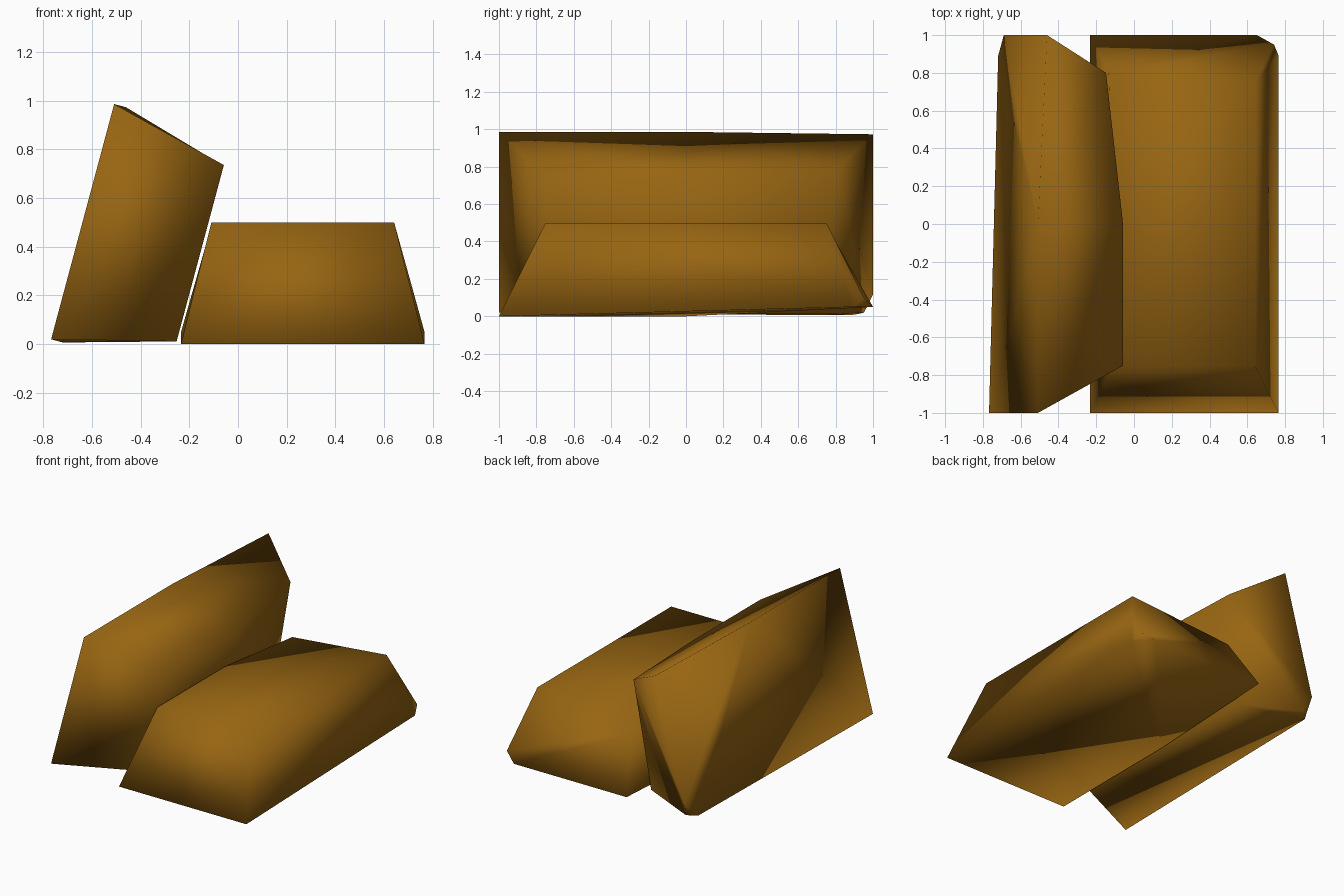
import bpy, bmesh, math

if "Cube" in bpy.data.objects:
    bpy.data.objects.remove(bpy.data.objects["Cube"])

gold = bpy.data.materials.new("old_gold")
gold.diffuse_color = (0.31, 0.13, 0.006, 1)
gold.use_nodes = True
gold.node_tree.nodes["Principled BSDF"].inputs["Base Color"].default_value = gold.diffuse_color

# corner points of one worn ingot: wide base, narrow top, three chipped corners
P = {
    "A": (-.5, -1, 0), "B": (.5, -1, 0),                    # base front
    "C": (.5, .89, .05), "D": (.385, 1, .05), "K": (.475, .95, .1),  # chipped corner
    "E": (-.5, 1, .05), "M": (-.5, 0, 0),                   # worn base edge
    "a": (-.375, -.75, .5), "b": (.375, -.75, .5),          # top front
    "c": (.375, .75, .5), "e": (-.4, .8, .4), "m": (-.375, 0, .5),   # top back, one corner worn
}
FACES = [
    "AMB", "MDCB", "MED",            # base
    "abcm", "mce",                   # top
    "ABba", "AamM", "MmeE",          # front and left
    "BCb", "CKcb",                   # right
    "CDK", "DEeK", "Kec",            # chip and back
]


def ingot_mesh():
    bm = bmesh.new()
    v = {k: bm.verts.new(co) for k, co in P.items()}
    for f in FACES:
        bm.faces.new([v[k] for k in f]).smooth = True
    bmesh.ops.recalc_face_normals(bm, faces=bm.faces)
    me = bpy.data.meshes.new("ingot")
    bm.to_mesh(me)
    bm.free()
    me.materials.append(gold)
    return me


def place(name, mesh, loc, tilt):
    ob = bpy.data.objects.new(name, mesh)
    ob.location = loc
    ob.rotation_euler = (0, math.radians(tilt), 0)
    bpy.context.collection.objects.link(ob)


# one ingot lying flat, its twin leaning beside it
ingot = ingot_mesh()
place("flat_ingot", ingot, (.266, 0, 0), 0)
place("leaning_ingot", ingot, (-.638, 0, .503), 105)
